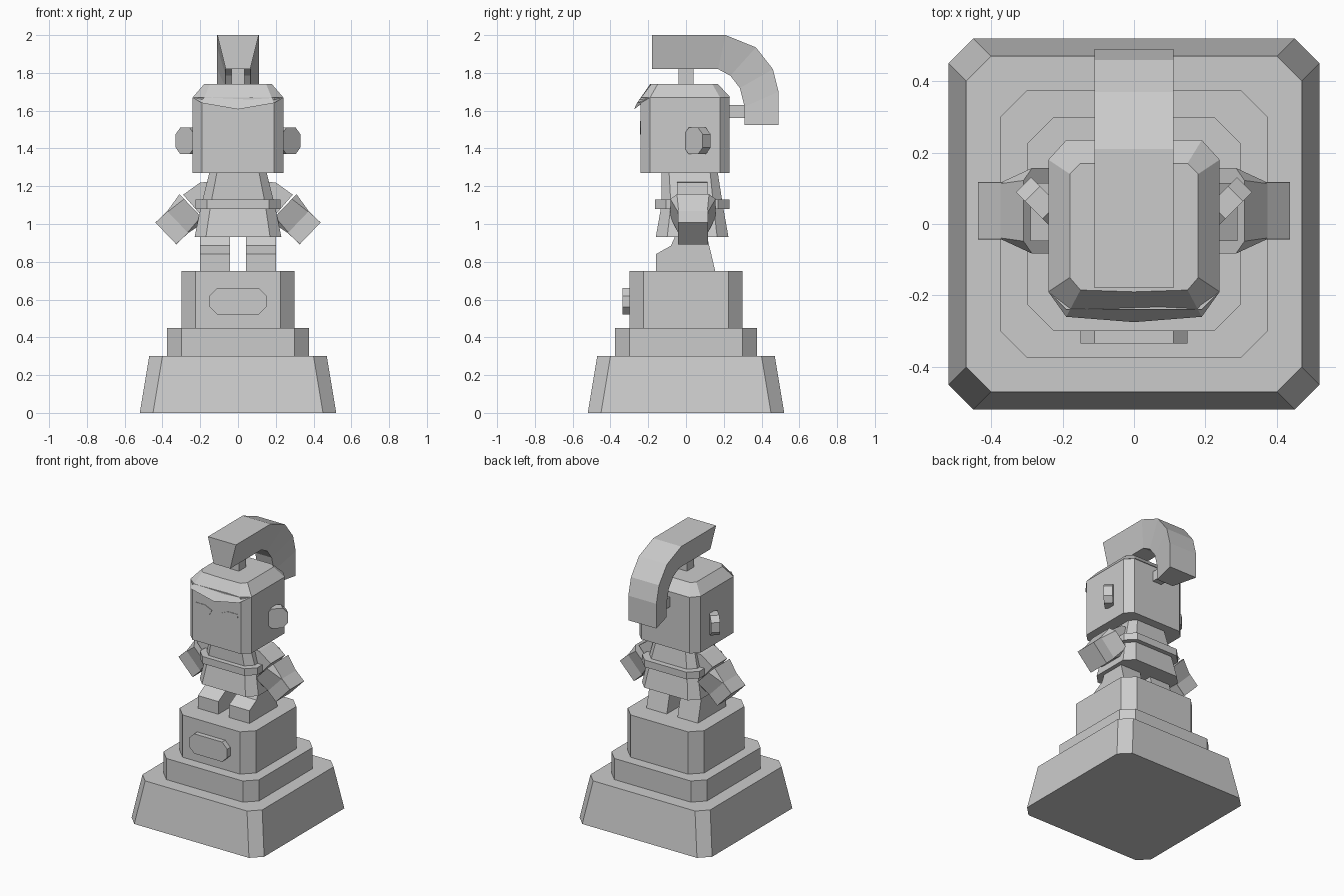
import bpy, bmesh
from mathutils import Vector

if "Cube" in bpy.data.objects:
    bpy.data.objects.remove(bpy.data.objects["Cube"])


def loft(name, rings):
    """Skin a stack of matching rings and cap both ends."""
    bm = bmesh.new()
    loops = [[bm.verts.new(p) for p in r] for r in rings]
    n = len(loops[0])
    for a, b in zip(loops, loops[1:]):
        for i in range(n):
            j = (i + 1) % n
            bm.faces.new((a[i], a[j], b[j], b[i]))
    bm.faces.new(loops[0])
    bm.faces.new(loops[-1])
    bmesh.ops.recalc_face_normals(bm, faces=bm.faces)
    me = bpy.data.meshes.new(name)
    bm.to_mesh(me)
    bm.free()
    ob = bpy.data.objects.new(name, me)
    bpy.context.collection.objects.link(ob)
    return ob


def octagon(x0, x1, y0, y1, c):
    """Rectangle with chamfered corners."""
    return [(x0 + c, y0), (x1 - c, y0), (x1, y0 + c), (x1, y1 - c),
            (x1 - c, y1), (x0 + c, y1), (x0, y1 - c), (x0, y0 + c)]


def at_z(pts, z):
    return [(x, y, z) for x, y in pts]


def tier(name, *levels):
    """Chamfered block; each level is (z, half width, y0, y1, chamfer)."""
    return loft(name, [at_z(octagon(-h, h, a, b, c), z) for z, h, a, b, c in levels])


def box(name, x0, x1, y0, y1, z0, z1):
    pts = [(x0, y0), (x1, y0), (x1, y1), (x0, y1)]
    return loft(name, [at_z(pts, z0), at_z(pts, z1)])


# Stepped pedestal
tier("pedestal_base", (0, .52, -.52, .52, .07), (.3, .47, -.47, .47, .07))
tier("pedestal_step", (.3, .375, -.375, .375, .075), (.45, .375, -.375, .375, .075))
tier("pedestal_block", (.45, .3, -.3, .3, .075), (.75, .3, -.3, .3, .075))

# Blank plaque
plate = octagon(-.15, .15, .52, .66, .04)
loft("plaque", [[(x, y, z) for x, z in plate] for y in (-.335, -.29)])

# Torso and belt
tier("tunic", (.93, .23, -.16, .225, .06), (1.1, .195, -.13, .195, .05),
     (1.28, .15, -.13, .167, .04))
tier("belt", (1.08, .225, -.165, .23, .06), (1.13, .225, -.165, .23, .06))

# Head and brow-shaped cap
tier("head", (1.27, .24, -.24, .23, .05), (1.67, .24, -.24, .23, .05))
rim = [(-.19, -.26, 1.64), (0, -.275, 1.607), (.19, -.26, 1.64), (.24, -.19, 1.67),
       (.24, .18, 1.67), (.19, .235, 1.67), (-.19, .235, 1.67), (-.24, .18, 1.67), (-.24, -.19, 1.67)]
crown = [(-.15, -.185), (0, -.19), (.15, -.185), (.18, -.15),
         (.18, .14), (.15, .17), (-.15, .17), (-.18, .14), (-.18, -.15)]
loft("cap", [rim, at_z(crown, 1.74)])

# Curved crest and its two supports
outer = [(-.18, 2), (.21, 2), (.37, 1.935), (.46, 1.82), (.49, 1.7), (.49, 1.525)]
inner = [(-.18, 1.82), (.17, 1.82), (.235, 1.785), (.285, 1.72), (.31, 1.62), (.31, 1.525)]
loft("crest", [[(-.11, *o), (.11, *o), (.065, *i), (-.065, *i)] for o, i in zip(outer, inner)])
box("crest_post_top", -.035, .035, -.04, .04, 1.72, 1.83)
box("crest_post_back", -.035, .035, .22, .33, 1.56, 1.63)

# Profiles shared by both sides
leg = [(-.16, .75), (.155, .75), (.11, .94), (-.055, .94), (-.08, .885), (-.16, .84)]
eye = [(.17, 1.545), (.09, 1.545), (.035, 1.52), (.06, 1.475), (.1, 1.51), (.165, 1.51)]
sleeve = [(.12, 1.225), (.2, 1.22), (.29, 1.155), (.19, 1.04), (.12, 1.08)]
ear = octagon(-.07, .07, -.07, .07, .035)

# Forearm frame: d runs outward and down, u across it
d = Vector((.72, 0, -.69)).normalized()
u = Vector((.69, 0, .72)).normalized()
tip = Vector((.382, .037, .95))


def arm_ring(t, hu, hv, c):
    """Chamfered section at distance t back from the fist end."""
    return [tip - d * t + u * a + Vector((0, b, 0)) for a, b in octagon(-hu, hu, -hv, hv, c)]


def flip(ring, s):
    return [(s * p[0], p[1], p[2]) for p in ring]


for s, side in ((1, "right"), (-1, "left")):
    parts = {
        "leg": [[(x, y, z) for y, z in leg] for x in (.042, .202)],
        "eye": [[(x, y, z) for x, z in eye] for y in (-.243, -.23)],
        "upper_arm": [[(x, y, z) for x, z in sleeve] for y in (-.048, .115)],
        "cuff": [arm_ring(.087, .08, .08, .004), arm_ring(.196, .1, .12, .035)],
        "fist": [arm_ring(0, .08, .08, .001), arm_ring(.12, .08, .08, .001)],
        # Ear disc turned forward and outward
        "ear": [[(.26 + .707 * a + k, .06 + .707 * a - k, 1.44 + b) for a, b in ear]
                for k in (-.021, .021)],
    }
    for part, rings in parts.items():
        loft(f"{part}_{side}", [flip(r, s) for r in rings])
